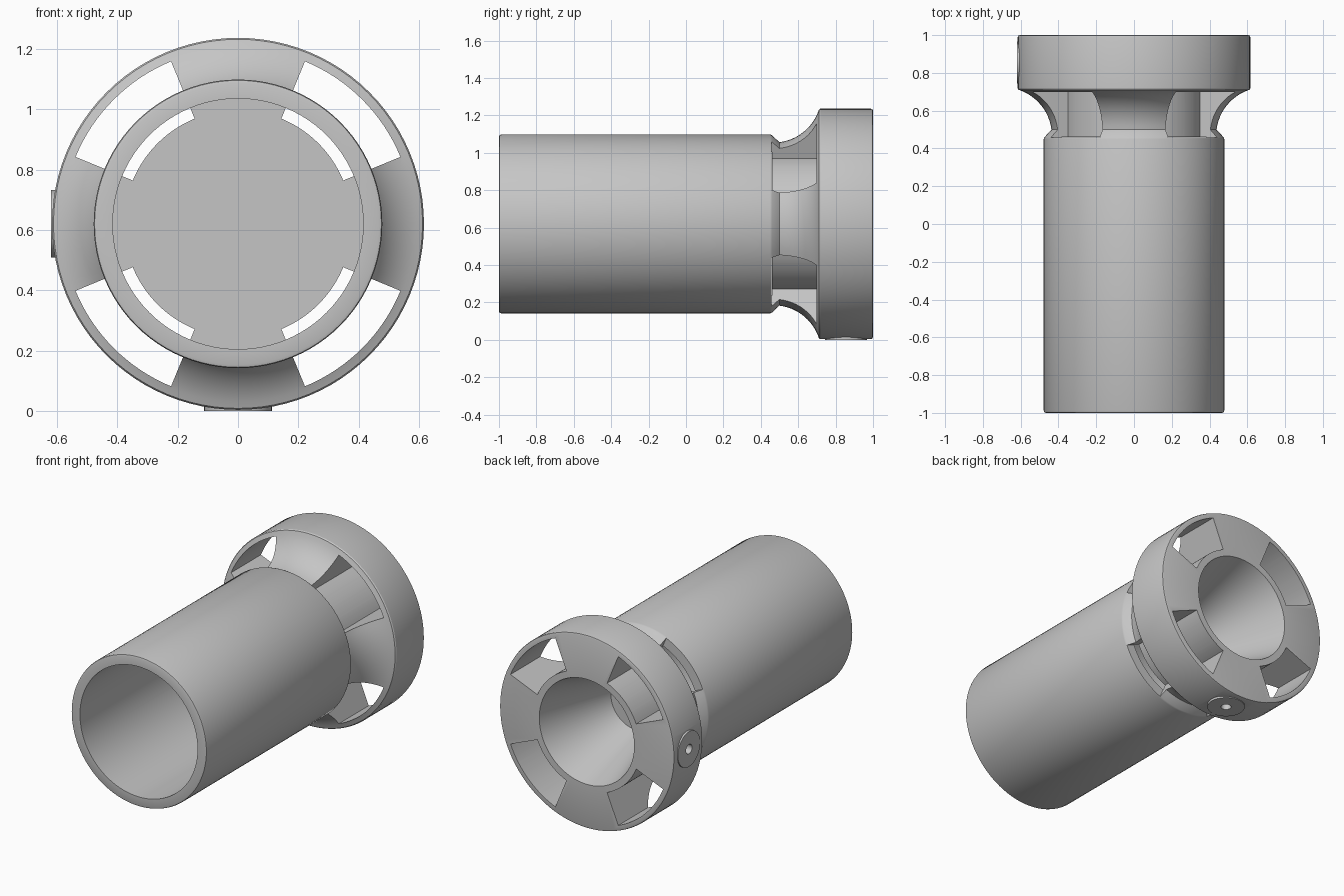
import bpy
import bmesh
from math import sin, cos, radians, pi
from mathutils import Matrix, Vector

if "Cube" in bpy.data.objects:
    bpy.data.objects.remove(bpy.data.objects["Cube"], do_unlink=True)

AXIS_Z = 0.62     # height of the tube axis
SEGMENTS = 96
HUB_R, BORE_R, TUBE_R, WINDOW_R, HEAD_R = 0.377, 0.415, 0.478, 0.582, 0.616
NECK_Y = 0.46     # bore floor and start of the windows

grey = bpy.data.materials.new("plain grey")
grey.use_nodes = True
color = (0.56, 0.56, 0.56, 1)
grey.diffuse_color = color
grey.node_tree.nodes["Principled BSDF"].inputs["Base Color"].default_value = color


def make_object(name, bm):
    bmesh.ops.recalc_face_normals(bm, faces=bm.faces)
    mesh = bpy.data.meshes.new(name)
    bm.to_mesh(mesh)
    bm.free()
    mesh.materials.append(grey)
    obj = bpy.data.objects.new(name, mesh)
    bpy.context.collection.objects.link(obj)
    return obj


def revolve(name, profile):
    """Spin (radius, y) points around the tube axis."""
    bm = bmesh.new()
    verts = [bm.verts.new((r, y, AXIS_Z)) for r, y in profile]
    edges = [bm.edges.new(pair) for pair in zip(verts, verts[1:])]
    bmesh.ops.spin(bm, geom=verts + edges, cent=(0, 0, AXIS_Z), axis=(0, 1, 0),
                   angle=2 * pi, steps=SEGMENTS)
    bmesh.ops.remove_doubles(bm, verts=bm.verts, dist=0.0005)
    return make_object(name, bm)


def sector(name, mid, half, r0, r1, y0, y1):
    """Ring segment prism running along the tube."""
    steps = 16
    angles = [radians(mid - half + 2 * half * i / steps) for i in range(steps + 1)]
    ring = [(r1, a) for a in angles] + [(r0, a) for a in reversed(angles)]
    bm = bmesh.new()
    face = bm.faces.new([bm.verts.new((r * cos(a), y0, AXIS_Z + r * sin(a)))
                         for r, a in ring])
    ext = bmesh.ops.extrude_face_region(bm, geom=[face])["geom"]
    bmesh.ops.translate(bm, vec=(0, y1 - y0, 0),
                        verts=[v for v in ext if isinstance(v, bmesh.types.BMVert)])
    return make_object(name, bm)


def radial_cylinder(name, direction, radius, r0, r1, y):
    """Cylinder pointing outward from the tube axis."""
    d = Vector(direction)
    centre = Vector((0, y, AXIS_Z)) + d * (r0 + r1) / 2
    rot = d.to_track_quat('Z', 'Y').to_matrix().to_4x4()
    bm = bmesh.new()
    bmesh.ops.create_cone(bm, cap_ends=True, segments=48, radius1=radius,
                          radius2=radius, depth=r1 - r0,
                          matrix=Matrix.Translation(centre) @ rot)
    return make_object(name, bm)


def combine(target, tool, operation):
    """Apply a boolean and discard the tool."""
    tool.hide_render = True
    mod = target.modifiers.new(operation.lower(), 'BOOLEAN')
    mod.operation = operation
    mod.solver = 'EXACT'
    mod.object = tool
    bpy.context.view_layer.objects.active = target
    bpy.ops.object.modifier_apply(modifier=mod.name)
    bpy.data.objects.remove(tool, do_unlink=True)


# Concave flare between the neck and the head
flare = []
for i in range(13):
    a = radians(-83 + 65 * i / 12)
    flare.append((0.69 + 0.255 * sin(a), 0.468 + 0.255 * cos(a)))

# Tube, flared head and rear funnel as one turned solid
profile = [(0, NECK_Y), (BORE_R, NECK_Y), (BORE_R, -1),
           (TUBE_R - 0.012, -1), (TUBE_R - 0.003, -0.997), (TUBE_R, -0.988),
           (TUBE_R, 0.45), (TUBE_R - 0.004, NECK_Y)]
profile += flare
profile += [(HEAD_R, 0.718), (HEAD_R, 0.988), (HEAD_R - 0.003, 0.997),
            (HEAD_R - 0.012, 1), (0.335, 1), (0.18, 0.5), (0, 0.5)]
body = revolve("flared_tube", profile)

# Four windows between the spokes
for mid in (45, 135, 225, 315):
    combine(body, sector("window_cutter", mid, 22.6, HUB_R, WINDOW_R,
                         NECK_Y - 0.002, 1.1), 'DIFFERENCE')

# Screw bosses on one side and underneath, each with a blind hole
for direction in ((-1, 0, 0), (0, 0, -1)):
    combine(body, radial_cylinder("boss", direction, 0.112, 0.595, 0.62, 0.855), 'UNION')
    combine(body, radial_cylinder("hole_cutter", direction, 0.03, 0.4, 0.7, 0.855),
            'DIFFERENCE')

bpy.ops.object.select_all(action='DESELECT')
body.select_set(True)
bpy.context.view_layer.objects.active = body
bpy.ops.object.shade_smooth_by_angle(angle=radians(30))
